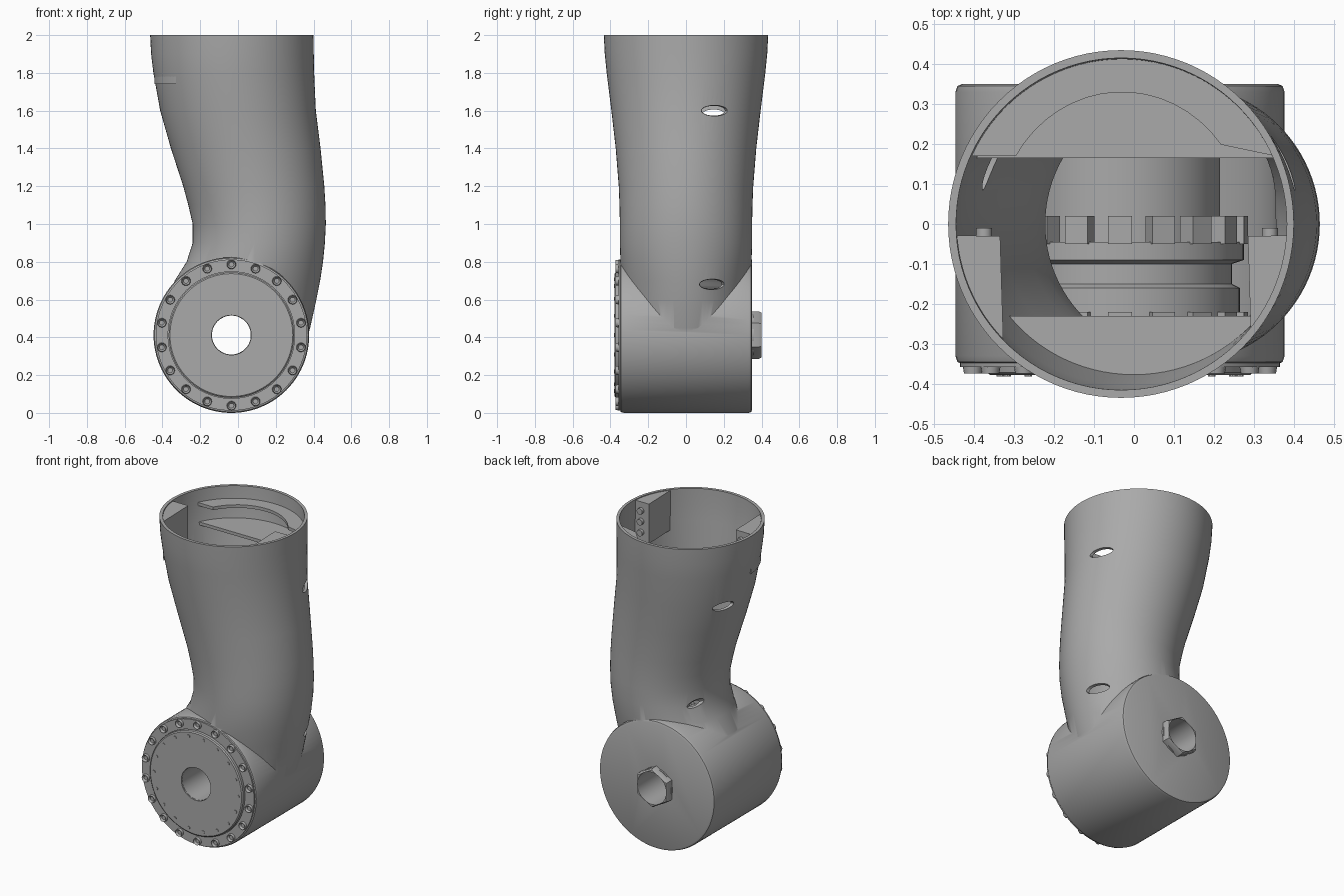
import bpy, bmesh
from math import sin, cos, pi, radians
from mathutils import Matrix, Vector

if "Cube" in bpy.data.objects:
    bpy.data.objects.remove(bpy.data.objects["Cube"])

grey = bpy.data.materials.new("cast grey")
grey.use_nodes = True
grey.diffuse_color = (0.4, 0.4, 0.4, 1)
grey.node_tree.nodes["Principled BSDF"].inputs["Base Color"].default_value = (0.4, 0.4, 0.4, 1)

AX, AZ = -0.035, 0.412     # joint axis, running along y
parts = []


def finish(name, bm):
    bmesh.ops.remove_doubles(bm, verts=bm.verts, dist=0.0001)
    bmesh.ops.recalc_face_normals(bm, faces=bm.faces)
    mesh = bpy.data.meshes.new(name)
    bm.to_mesh(mesh)
    bm.free()
    mesh.materials.append(grey)
    ob = bpy.data.objects.new(name, mesh)
    bpy.context.collection.objects.link(ob)
    parts.append(ob)
    return ob


def bridge(bm, rings, closed=False):
    n = len(rings[0])
    for k in range(len(rings) if closed else len(rings) - 1):
        a, b = rings[k], rings[(k + 1) % len(rings)]
        for i in range(n):
            j = (i + 1) % n
            bm.faces.new((a[i], a[j], b[j], b[i]))


def lathe(name, profile, n=96, closed=True):
    """Spin (radius, y) points about the joint axis; open profiles get end caps."""
    bm = bmesh.new()
    rings = [[bm.verts.new((AX + r * sin(2 * pi * i / n), y, AZ + r * cos(2 * pi * i / n)))
              for i in range(n)] for r, y in profile]
    bridge(bm, rings, closed)
    if not closed:
        bm.faces.new(rings[0])
        bm.faces.new(rings[-1])
    return finish(name, bm)


def sleeve(name, r0, r1, y0, y1, n=96):
    return lathe(name, [(r0, y0), (r1, y0), (r1, y1), (r0, y1)], n)


# Tube sections: height, left edge, right edge, half depth
SECTIONS = [
    (0.30, -0.20, 0.335, 0.27), (0.45, -0.32, 0.382, 0.325), (0.60, -0.37, 0.415, 0.335),
    (0.70, -0.335, 0.435, 0.342), (0.80, -0.272, 0.450, 0.347), (0.90, -0.240, 0.460, 0.350),
    (1.00, -0.240, 0.465, 0.350), (1.10, -0.263, 0.463, 0.352), (1.20, -0.290, 0.457, 0.356),
    (1.40, -0.355, 0.437, 0.372), (1.60, -0.412, 0.412, 0.395), (1.80, -0.448, 0.403, 0.420),
    (1.90, -0.460, 0.401, 0.430), (2.00, -0.465, 0.400, 0.435)]


def section(z):
    for a, b in zip(SECTIONS, SECTIONS[1:]):
        if z <= b[0]:
            f = (z - a[0]) / (b[0] - a[0])
            xl, xr, ry = [a[i] + f * (b[i] - a[i]) for i in (1, 2, 3)]
            return (xl + xr) / 2, (xr - xl) / 2, ry


def tube(name, inset, top, n=96):
    bm = bmesh.new()
    rings = []
    for s in SECTIONS:
        z = s[0]
        cx, rx, ry = section(z)
        rings.append([bm.verts.new((cx + (rx - inset) * cos(2 * pi * i / n),
                                    (ry - inset) * sin(2 * pi * i / n),
                                    top if z == 2 else z)) for i in range(n)])
    bridge(bm, rings)
    bm.faces.new(rings[0])
    bm.faces.new(rings[-1])
    return finish(name, bm)


def boolean(target, cutter, mode):
    mod = target.modifiers.new(mode, 'BOOLEAN')
    mod.object, mod.operation, mod.solver = cutter, mode, 'EXACT'
    bpy.context.view_layer.objects.active = target
    bpy.ops.object.modifier_apply(modifier=mod.name)
    parts.remove(cutter)
    bpy.data.objects.remove(cutter)


# Hollow shell: curved sleeve merged with the joint drum
shell = tube("arm_shell", 0, 2)
drum = lathe("drum", [(0.396, -0.35), (0.407, -0.345), (0.412, -0.33),
                      (0.412, 0.33), (0.407, 0.345), (0.396, 0.35)], closed=False)
boolean(shell, drum, 'UNION')
boolean(shell, tube("tube_cavity", 0.018, 2.05), 'DIFFERENCE')
boolean(shell, lathe("drum_cavity", [(0.39, -0.325), (0.39, 0.325)], closed=False), 'DIFFERENCE')
boolean(shell, lathe("axle_hole", [(0.108, -0.6), (0.108, 0.6)], closed=False), 'DIFFERENCE')

# Lens-shaped slots through the side walls
for x, y, z, tilt in [(0.41, 0.16, 1.60, 0), (-0.41, 0.16, 1.58, 0),
                      (0.43, 0.15, 0.68, 0), (-0.25, 0.20, 0.94, 25)]:
    bm = bmesh.new()
    bmesh.ops.create_uvsphere(bm, u_segments=24, v_segments=12, radius=1)
    bm.transform(Matrix.Translation((x, y, z)) @ Matrix.Rotation(radians(tilt), 4, 'Y')
                 @ Matrix.Diagonal((0.10, 0.08, 0.03, 1)))
    boolean(shell, finish("slot", bm), 'DIFFERENCE')

# Front cover, its raised face plate and the bolt circle
sleeve("front_flange", 0.335, 0.400, -0.358, -0.345)
lathe("front_cover", [(0.105, -0.34), (0.332, -0.34), (0.332, -0.372),
                      (0.325, -0.378), (0.105, -0.378)])
for i in range(18):
    a = 2 * pi * i / 18
    bm = bmesh.new()
    head = bmesh.ops.create_cone(bm, cap_ends=True, segments=16, radius1=0.026,
                                 radius2=0.022, depth=0.024)
    bm.transform(Matrix.Translation((AX + 0.374 * sin(a), -0.362, AZ + 0.374 * cos(a)))
                 @ Matrix.Rotation(pi / 2, 4, 'X'))
    bm.normal_update()
    cap = min(bm.faces, key=lambda f: f.normal.y)
    bmesh.ops.inset_region(bm, faces=[cap], thickness=0.009, depth=0)
    bmesh.ops.translate(bm, verts=cap.verts, vec=(0, 0.012, 0))
    finish("cover_bolt", bm)

# Small screws on the cover face
for i in range(18):
    a = 2 * pi * (i + 0.5) / 18
    bm = bmesh.new()
    bmesh.ops.create_cone(bm, cap_ends=True, segments=10, radius1=0.010, radius2=0.010, depth=0.006)
    bm.transform(Matrix.Translation((AX + 0.30 * sin(a), -0.378, AZ + 0.30 * cos(a)))
                 @ Matrix.Rotation(pi / 2, 4, 'X'))
    finish("cover_screw", bm)

# Hollow axle, with a hexagonal nut and collar at the back
sleeve("axle_tube", 0.104, 0.114, -0.37, 0.36, 48)
bm = bmesh.new()
rings = []
for r, y, n in [(0.126, 0.345, 6), (0.126, 0.385, 6), (0.118, 0.4, 6), (0.103, 0.4, 48), (0.103, 0.345, 48)]:
    ring = []
    for i in range(48):
        a = 2 * pi * i / 48
        d = r * cos(pi / 6) / cos(a % (pi / 3) - pi / 6) if n == 6 else r
        ring.append(bm.verts.new((AX + d * sin(a), y, AZ + d * cos(a))))
    rings.append(ring)
bridge(bm, rings, True)
finish("back_nut", bm)

# Drive unit inside the drum: stepped core and toothed rings
lathe("drive_core", [(0.115, -0.25), (0.30, -0.25), (0.30, -0.16), (0.28, -0.15), (0.28, -0.10),
                     (0.31, -0.09), (0.31, -0.045), (0.25, -0.045), (0.25, 0.165), (0.115, 0.165)])
for y0, y1 in [(-0.05, 0.02), (-0.25, -0.22)]:
    for i in range(18):
        bm = bmesh.new()
        bmesh.ops.create_cube(bm, size=1)
        bm.transform(Matrix.Translation((AX, 0, AZ)) @ Matrix.Rotation(2 * pi * i / 18, 4, 'Y')
                     @ Matrix.Translation((0, (y0 + y1) / 2, 0.295))
                     @ Matrix.Diagonal((0.06, y1 - y0, 0.05, 1)))
        finish("drive_tooth", bm)


def slab(name, z0, z1, t0, t1, extra):
    """Horizontal slab bounded by the tube wall from t0 to t1 degrees, then extra points."""
    cx, rx, ry = section((z0 + z1) / 2)
    pts = []
    for i in range(25):
        t = radians(t0 + (t1 - t0) * i / 24)
        pts.append((cx + (rx - 0.012) * cos(t), (ry - 0.012) * sin(t)))
    bm = bmesh.new()
    face = bm.faces.new([bm.verts.new((x, y, z0)) for x, y in pts + extra])
    top = bmesh.ops.extrude_face_region(bm, geom=[face])["geom"]
    bmesh.ops.translate(bm, verts=[v for v in top if isinstance(v, bmesh.types.BMVert)],
                        vec=Vector((0, 0, z1 - z0)))
    return finish(name, bm)


# Shelves and brackets inside the open end
arc = [(-0.03 + 0.31 * cos(radians(t)), 0.33 * sin(radians(t))) for t in range(149, 30, -7)]
slab("back_rim_shelf", 1.90, 1.92, 24, 156, arc)
slab("back_shelf", 1.78, 1.80, 24, 156, [])
slab("front_shelf", 1.58, 1.60, -143, -37, [])
slab("left_bracket", 1.74, 1.995, -40, -4, [(0.285, -0.03)])
slab("right_bracket", 1.74, 1.995, -176, -136, [(-0.335, -0.03)])

# Bolts on the bracket faces
for x in (0.34, -0.375):
    for z in (1.80, 1.87, 1.94):
        bm = bmesh.new()
        bmesh.ops.create_cone(bm, cap_ends=True, segments=12, radius1=0.02, radius2=0.02, depth=0.03)
        bm.transform(Matrix.Translation((x, -0.025, z)) @ Matrix.Rotation(pi / 2, 4, 'X'))
        finish("bracket_bolt", bm)

# Smooth shading with sharp edges kept
bpy.ops.object.select_all(action='DESELECT')
for ob in parts:
    ob.select_set(True)
bpy.context.view_layer.objects.active = shell
bpy.ops.object.shade_smooth_by_angle(angle=radians(35))
